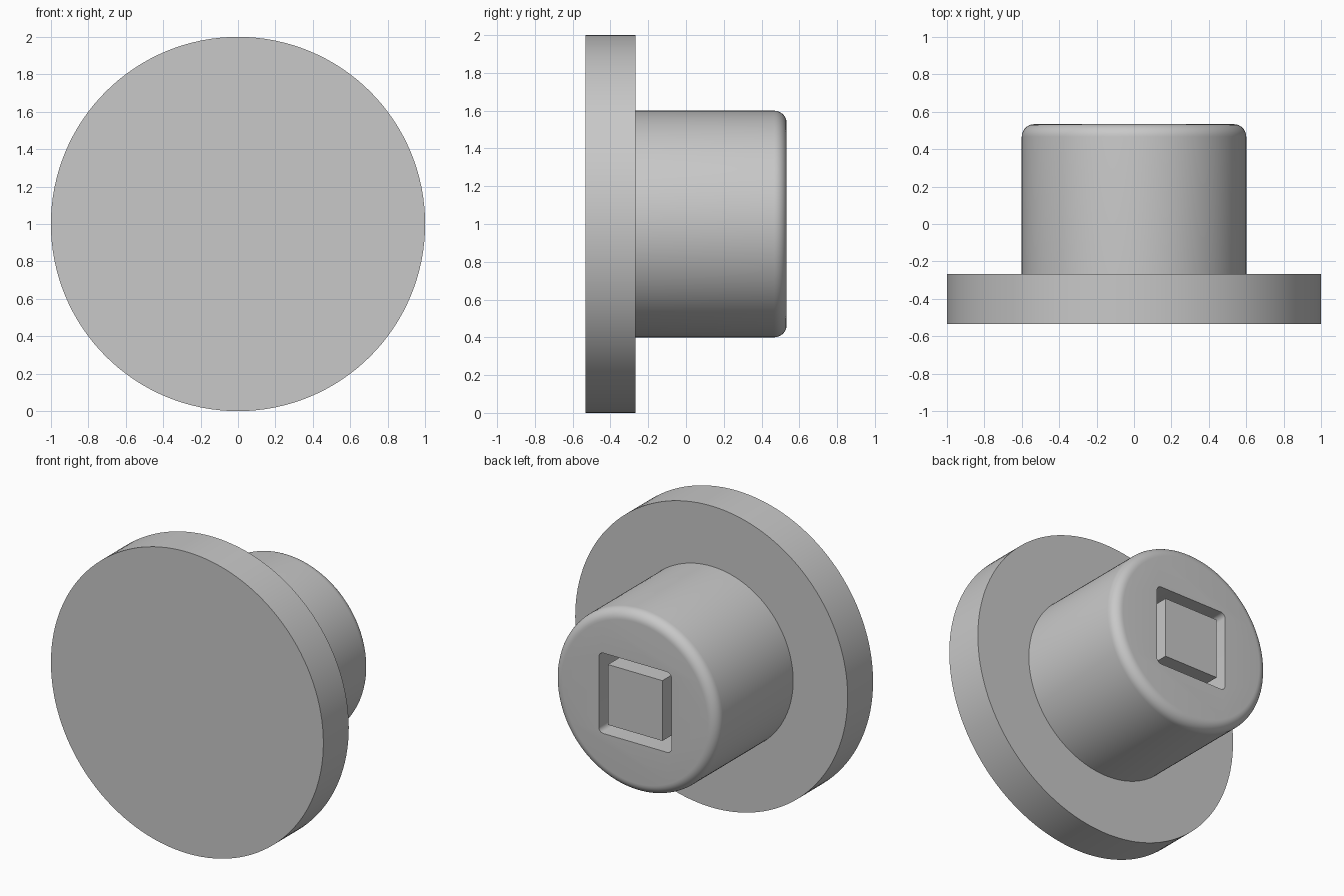
import bpy, bmesh, math
from mathutils import Matrix

if "Cube" in bpy.data.objects:
    bpy.data.objects.remove(bpy.data.objects["Cube"], do_unlink=True)

U = 1 / 15                      # design unit
BACK, FRONT = 8 * U, -8 * U     # extent along y
AXIS_Z = 1.0                    # height of the turning axis
FLOOR = BACK - 4 * U            # bottom of the socket

grey = bpy.data.materials.new("plain grey")
grey.use_nodes = True
GREY = (0.58, 0.58, 0.58, 1)
grey.diffuse_color = GREY
grey.node_tree.nodes["Principled BSDF"].inputs["Base Color"].default_value = GREY


def finish(name, bm):
    """Turn a bmesh into a named, coloured object on the axis."""
    bmesh.ops.recalc_face_normals(bm, faces=bm.faces)
    mesh = bpy.data.meshes.new(name)
    bm.to_mesh(mesh)
    bm.free()
    mesh.materials.append(grey)
    obj = bpy.data.objects.new(name, mesh)
    obj.location.z = AXIS_Z
    bpy.context.collection.objects.link(obj)
    return obj


def lathe(name, profile, steps=128):
    """Spin (radius, y) points about y and cap both ends."""
    bm = bmesh.new()
    verts = [bm.verts.new((r, y, 0)) for r, y in profile]
    edges = [bm.edges.new(pair) for pair in zip(verts, verts[1:])]
    bmesh.ops.spin(bm, geom=verts + edges, cent=(0, 0, 0), axis=(0, 1, 0),
                   angle=math.tau, steps=steps, use_merge=True)
    bmesh.ops.remove_doubles(bm, verts=bm.verts, dist=1e-5)
    bmesh.ops.holes_fill(bm, edges=[e for e in bm.edges if e.is_boundary], sides=0)
    return finish(name, bm)


def square_bar(name, width, y0, y1, corner=0):
    """Square bar along y, optionally with rounded long edges."""
    bm = bmesh.new()
    size = Matrix.Diagonal((width, y1 - y0, width, 1))
    bmesh.ops.create_cube(bm, size=1, matrix=Matrix.Translation((0, (y0 + y1) / 2, 0)) @ size)
    if corner:
        long_edges = [e for e in bm.edges if abs(e.verts[0].co.y - e.verts[1].co.y) > 1e-4]
        bmesh.ops.bevel(bm, geom=long_edges, offset=corner, segments=6,
                        profile=0.5, affect='EDGES')
    return finish(name, bm)


def smooth(obj):
    bpy.ops.object.select_all(action='DESELECT')
    obj.select_set(True)
    bpy.context.view_layer.objects.active = obj
    bpy.ops.object.shade_smooth_by_angle(angle=math.radians(30))


# Wide front disc
disc = lathe("front_disc", [(15 * U, FRONT), (15 * U, FRONT + 4 * U)])
smooth(disc)

# Hub with a rounded back rim, its root sunk into the disc
rim = [(8 * U + U * math.cos(a), BACK - U + U * math.sin(a))
       for a in (i * math.pi / 16 for i in range(9))]
hub = lathe("hub", [(9 * U, FRONT + 2 * U)] + rim)

# Square socket cut into the hub
cutter = square_bar("socket_cutter", 8 * U, FLOOR, BACK + U, corner=U / 2)
cutter.hide_render = True
cut = hub.modifiers.new("socket", 'BOOLEAN')
cut.operation = 'DIFFERENCE'
cut.solver = 'EXACT'
cut.object = cutter
bpy.context.view_layer.objects.active = hub
bpy.ops.object.modifier_apply(modifier=cut.name)
bpy.data.objects.remove(cutter, do_unlink=True)
smooth(hub)

# Square post standing in the socket, flush with the hub's end
square_bar("square_post", 6 * U, FLOOR - U / 2, BACK)
